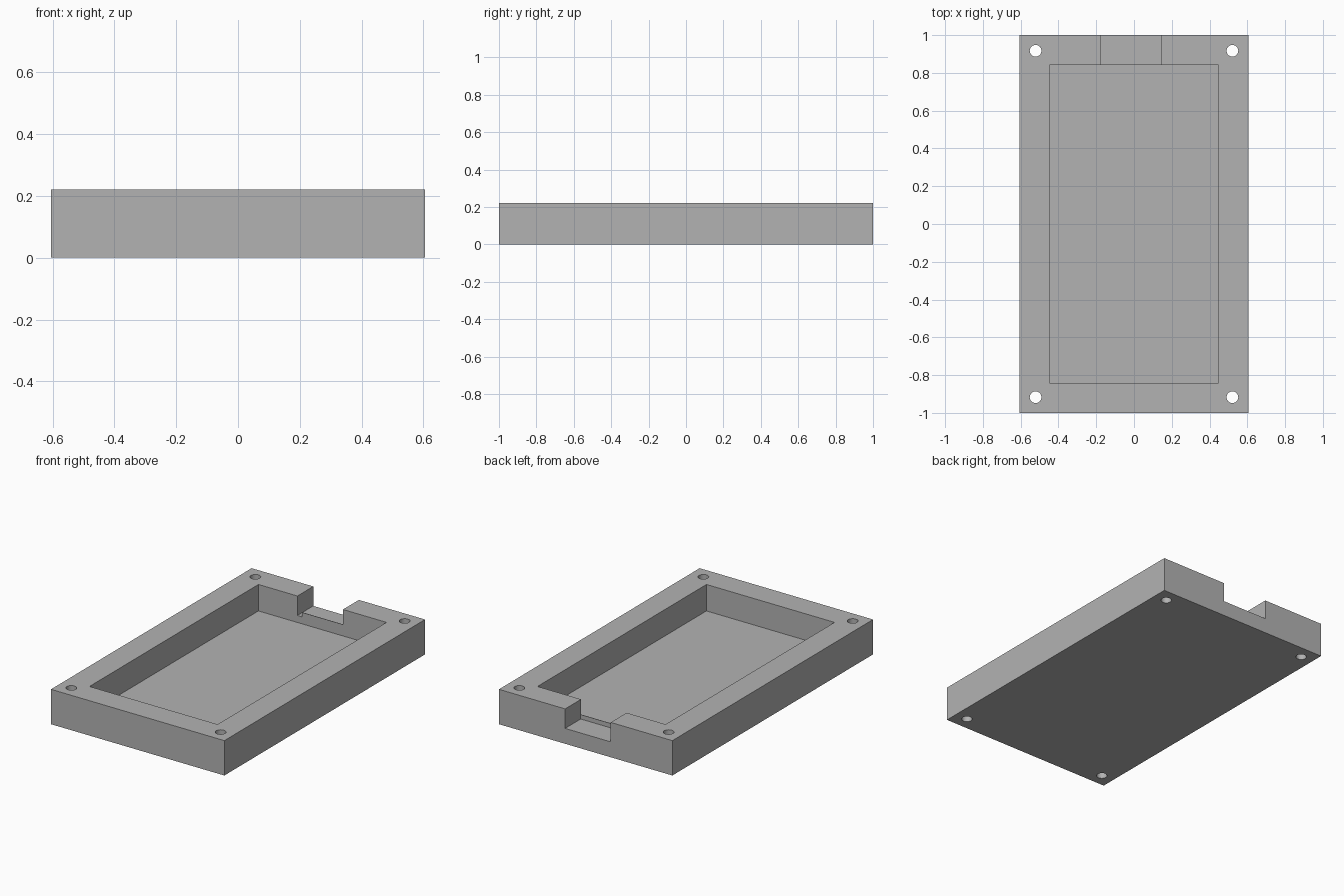
import bpy
from math import radians

if "Cube" in bpy.data.objects:
    bpy.data.objects.remove(bpy.data.objects["Cube"], do_unlink=True)

W, L, H = 1.21, 2.0, 0.22            # outer size of the tray
WALL, FLOOR = 0.158, 0.053           # wall and floor thickness
NOTCH_L, NOTCH_R, NOTCH_Z = -0.175, 0.143, 0.097
INNER_Y = L / 2 - WALL

grey = bpy.data.materials.new("grey")
grey.use_nodes = True
colour = (0.45, 0.45, 0.45, 1)
grey.diffuse_color = colour
grey.node_tree.nodes["Principled BSDF"].inputs["Base Color"].default_value = colour


def box(name, x0, x1, y0, y1, z0, z1):
    """Box spanning the given ranges."""
    bpy.ops.mesh.primitive_cube_add(
        size=1, location=((x0 + x1) / 2, (y0 + y1) / 2, (z0 + z1) / 2))
    ob = bpy.context.object
    ob.name = name
    ob.scale = (x1 - x0, y1 - y0, z1 - z0)
    bpy.ops.object.transform_apply(location=True, rotation=False, scale=True)
    ob.data.materials.append(grey)
    return ob


def cut(target, cutter):
    """Subtract the cutter from the target, then discard it."""
    mod = target.modifiers.new("cut", "BOOLEAN")
    mod.operation = "DIFFERENCE"
    mod.solver = "EXACT"
    mod.object = cutter
    bpy.context.view_layer.objects.active = target
    bpy.ops.object.modifier_apply(modifier=mod.name)
    bpy.data.objects.remove(cutter, do_unlink=True)


# Tray body with its open pocket
tray = box("tray_body", -W / 2, W / 2, -L / 2, L / 2, 0, H)
inner_x = W / 2 - WALL
cut(tray, box("pocket_cutter", -inner_x, inner_x, -INNER_Y, INNER_Y, FLOOR, H + 0.1))

# Cable notch through the back wall
cut(tray, box("notch_cutter", NOTCH_L, NOTCH_R, INNER_Y - 0.05, L / 2 + 0.1,
              NOTCH_Z, H + 0.1))

# Screw holes through the four corners
for sx in (-1, 1):
    for sy in (-1, 1):
        bpy.ops.mesh.primitive_cylinder_add(
            vertices=32, radius=0.031, depth=1, location=(sx * 0.521, sy * 0.917, H / 2))
        hole = bpy.context.object
        hole.data.materials.append(grey)
        cut(tray, hole)

# Thin lip at the inner edge of the notch
lip = box("notch_lip", NOTCH_L + 0.033, NOTCH_R, INNER_Y, INNER_Y + 0.003,
          NOTCH_Z, NOTCH_Z + 0.028)

# Smooth hole walls with crisp box edges
bpy.ops.object.select_all(action="DESELECT")
tray.select_set(True)
bpy.context.view_layer.objects.active = tray
bpy.ops.object.shade_smooth_by_angle(angle=radians(30))
